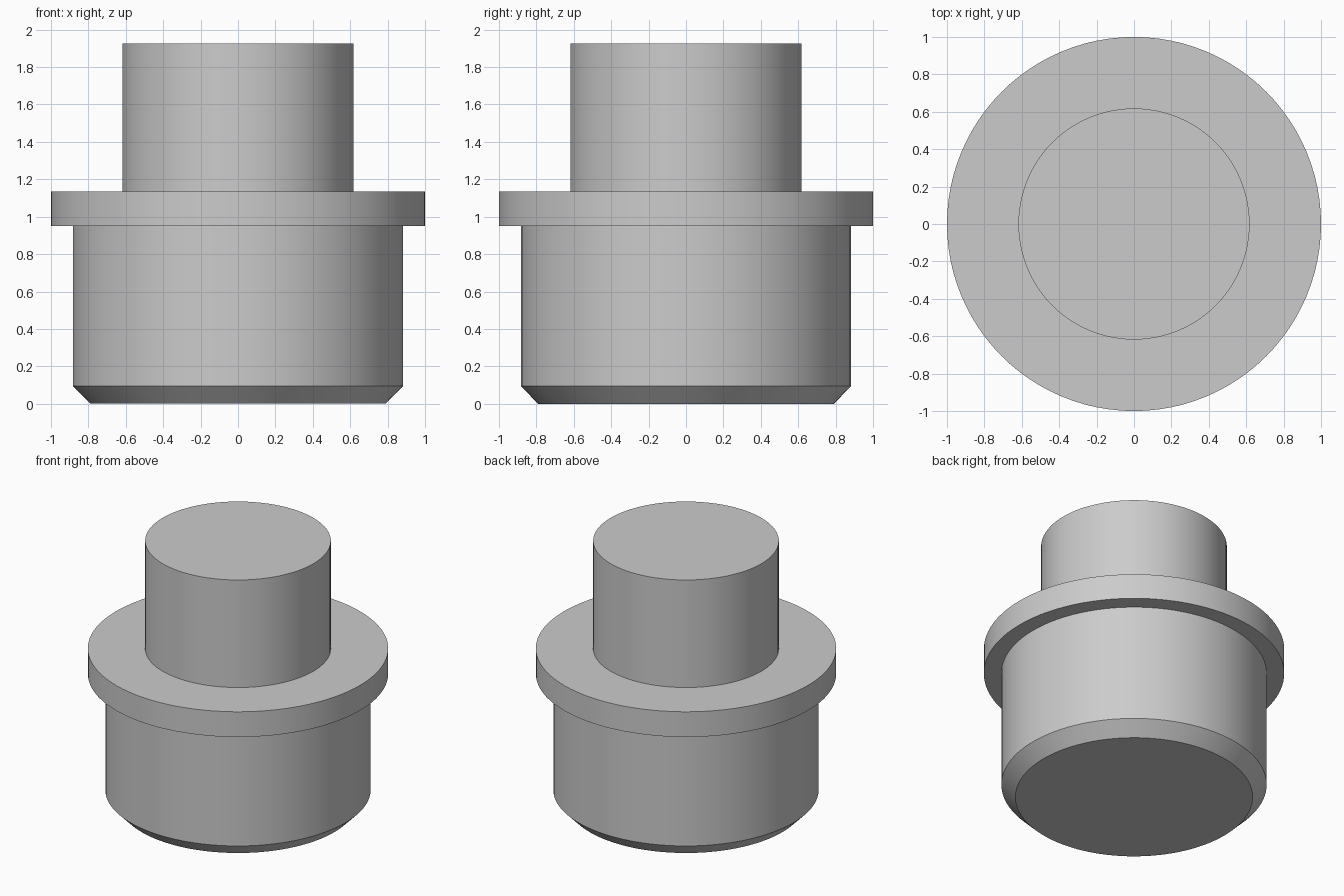
import bpy
import bmesh
import math

cube = bpy.data.objects.get("Cube")
if cube:
    bpy.data.objects.remove(cube, do_unlink=True)

SEGMENTS = 96

# One grey for the whole plug
grey = bpy.data.materials.new("light_grey")
grey.use_nodes = True
colour = (0.6, 0.6, 0.6, 1.0)
grey.diffuse_color = colour
grey.node_tree.nodes["Principled BSDF"].inputs["Base Color"].default_value = colour


def lathe(name, profile):
    """Revolve (radius, height) points around z into a closed solid."""
    bm = bmesh.new()
    rings = []
    for radius, z in profile:
        angles = [math.tau * i / SEGMENTS for i in range(SEGMENTS)]
        rings.append([bm.verts.new((radius * math.cos(a), radius * math.sin(a), z))
                      for a in angles])
    for low, high in zip(rings, rings[1:]):
        for i in range(SEGMENTS):
            j = (i + 1) % SEGMENTS
            bm.faces.new((low[i], low[j], high[j], high[i]))
    bm.faces.new(rings[0][::-1])
    bm.faces.new(rings[-1])
    mesh = bpy.data.meshes.new(name)
    bm.to_mesh(mesh)
    bm.free()
    mesh.materials.append(grey)
    obj = bpy.data.objects.new(name, mesh)
    bpy.context.collection.objects.link(obj)
    bpy.ops.object.select_all(action="DESELECT")
    obj.select_set(True)
    bpy.context.view_layer.objects.active = obj
    bpy.ops.object.shade_smooth_by_angle(angle=math.radians(30))
    return obj


# Chamfered body, wide collar and narrow stem, turned as one solid
lathe("stepped_plug", [
    (0.79, 0.0), (0.883, 0.095),
    (0.883, 0.95), (1.0, 0.95),
    (1.0, 1.135), (0.618, 1.135),
    (0.618, 1.925),
])
